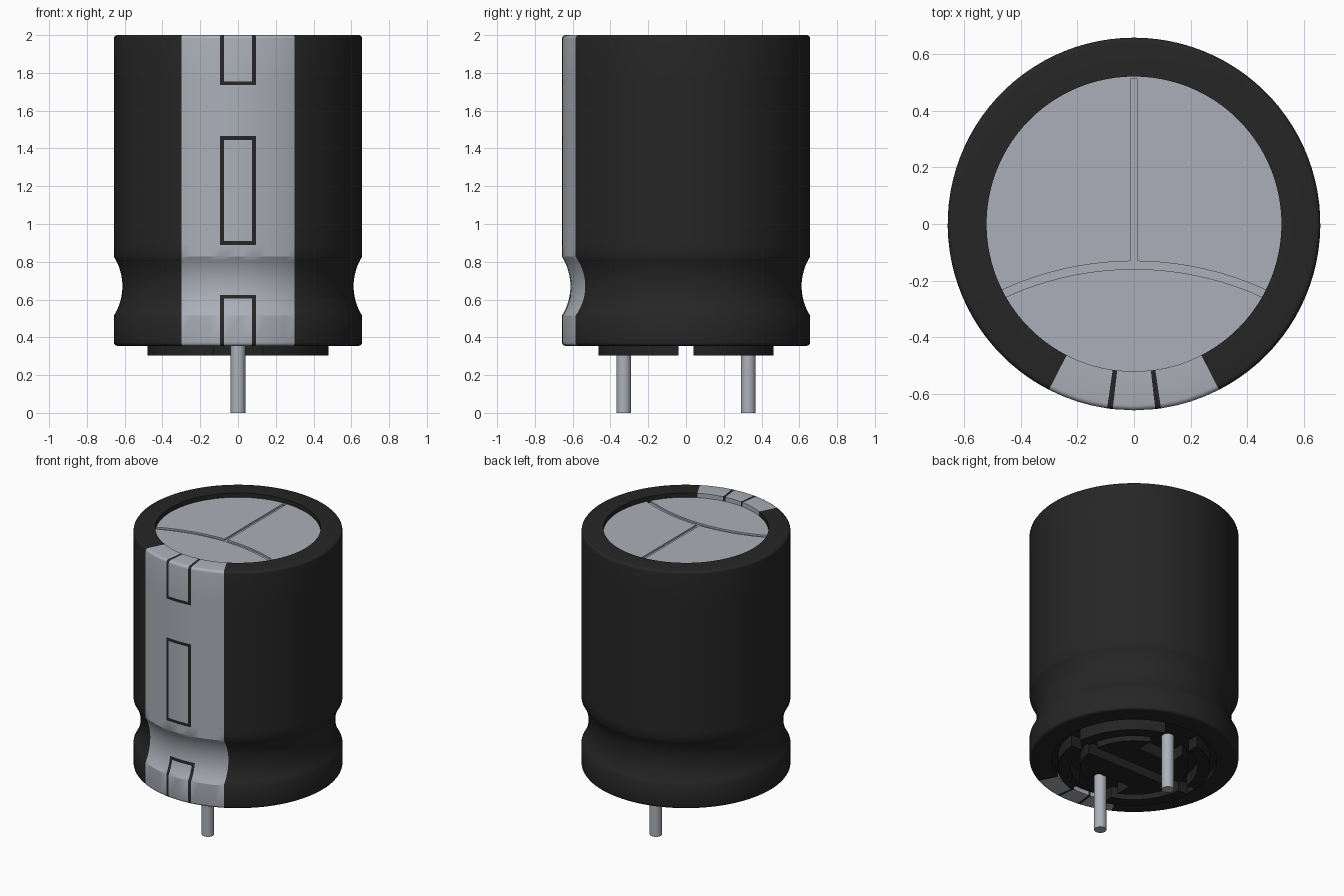
import bpy, bmesh
from math import sin, cos, asin, pi, radians, sqrt

if "Cube" in bpy.data.objects:
    bpy.data.objects.remove(bpy.data.objects["Cube"])

R, INNER, STRIPE = 0.657, 0.52, 0.30
Z0, Z1 = 0.355, 2.0


def material(name, rgb):
    m = bpy.data.materials.new(name)
    m.use_nodes = True
    m.diffuse_color = (*rgb, 1)
    m.node_tree.nodes["Principled BSDF"].inputs["Base Color"].default_value = (*rgb, 1)
    return m


black = material("black sleeve", (0.019, 0.019, 0.019))
silver = material("silver grey", (0.41, 0.43, 0.48))
tin = material("tinned lead", (0.42, 0.44, 0.49))
rubber = material("black rubber", (0.017, 0.017, 0.017))


def finish(name, bm, mats, smooth=True):
    bmesh.ops.recalc_face_normals(bm, faces=bm.faces)
    mesh = bpy.data.meshes.new(name)
    bm.to_mesh(mesh)
    bm.free()
    ob = bpy.data.objects.new(name, mesh)
    bpy.context.collection.objects.link(ob)
    for m in mats:
        mesh.materials.append(m)
    bpy.ops.object.select_all(action="DESELECT")
    ob.select_set(True)
    bpy.context.view_layer.objects.active = ob
    if smooth:
        bpy.ops.object.shade_smooth_by_angle(angle=radians(30))
    return ob


def prism(bm, outline, z0, z1):
    face = bm.faces.new([bm.verts.new((x, y, z0)) for x, y in outline])
    new = bmesh.ops.extrude_face_region(bm, geom=[face])["geom"]
    for v in new:
        if isinstance(v, bmesh.types.BMVert):
            v.co.z = z1


def arc(r, a0, a1, n=16, cx=0, cy=0):
    return [(cx + r * cos(a0 + (a1 - a0) * i / n),
             cy + r * sin(a0 + (a1 - a0) * i / n)) for i in range(n + 1)]


def cylinder(name, r, z0, z1, mat, x=0, y=0, n=96):
    bm = bmesh.new()
    prism(bm, arc(r, 0, 2 * pi * (n - 1) / n, n - 1, x, y), z0, z1)
    return finish(name, bm, [mat])


# Sleeve profile: rolled edges, pinched groove, extra rows where the print changes
BANDS = [(1.735, 1.755), (1.445, 1.465), (0.89, 0.91), (0.605, 0.625)]
BOXES = [(1.735, 9), (0.89, 1.465), (0, 0.625)]
G0, G1, DEPTH = 0.515, 0.827, 0.045
half = (G1 - G0) / 2
GR = (half ** 2 + DEPTH ** 2) / (2 * DEPTH)


def wall_radius(z):
    d = z - (G0 + G1) / 2
    return R - max(0, sqrt(max(0, GR ** 2 - d * d)) - (GR - DEPTH))


f = 0.018
zs = {G0 + (G1 - G0) * i / 16 for i in range(17)} | {z for b in BANDS for z in b}
rows = [(INNER, Z0 + 0.04), (INNER, Z0)]
rows += arc(f, -pi / 2, 0, 4, R - f, Z0 + f)
rows += [(wall_radius(z), z) for z in sorted(zs)]
rows += arc(f, 0, pi / 2, 4, R - f, Z1 - f)
rows += [(INNER, Z1), (INNER, Z1 - 0.035)]

right_half = [0.075, 0.095, 0.15, 0.2, 0.25, STRIPE]
keys = [-x for x in reversed(right_half)] + [0] + right_half
REST = 84


def column_angles(r, z):
    """The stripe keeps straight sides through the groove, radial ones on the rims."""
    ref = r if 0.45 < z < 1 else R
    front = [asin(x / ref) for x in keys]
    e = front[-1]
    return front + [e + (2 * pi - 2 * e) * i / REST for i in range(1, REST)]


def is_line(x, z):
    if abs(x) > 0.095 or not any(a < z < b for a, b in BOXES):
        return False
    return abs(x) > 0.075 or any(a < z < b for a, b in BANDS)


bm = bmesh.new()
rings = [[bm.verts.new((r * sin(a), -r * cos(a), z)) for a in column_angles(r, z)]
         for r, z in rows]
cols = len(rings[0])
for k in range(len(rows) - 1):
    low, high = rings[k], rings[k + 1]
    zm = (rows[k][1] + rows[k + 1][1]) / 2
    for c in range(cols):
        d = (c + 1) % cols
        face = bm.faces.new((low[c], low[d], high[d], high[c]))
        if c < len(keys) - 1:
            face.material_index = 0 if is_line((keys[c] + keys[c + 1]) / 2, zm) else 1
finish("sleeve", bm, [black, silver])

# Can top with shallow pressure relief grooves
can = cylinder("can_top", INNER, 1.88, Z1 - 0.03, silver)
bm = bmesh.new()
VY, VR = -1.245, 1.1
span = asin(0.46 / VR)
prism(bm, arc(VR + 0.014, pi / 2 - span, pi / 2 + span, 24, 0, VY)
      + arc(VR - 0.014, pi / 2 + span, pi / 2 - span, 24, 0, VY), Z1 - 0.042, Z1 + 0.05)
w = 0.012
stem = bmesh.new()
prism(stem, [(-w, -0.142), (w, -0.142), (w, 0.512), (-w, 0.512)], Z1 - 0.042, Z1 + 0.05)
for name, cut in (("arc_cutter", bm), ("stem_cutter", stem)):
    cutter = finish(name, cut, [silver], False)
    cutter.hide_render = True
    bpy.context.view_layer.objects.active = can
    mod = can.modifiers.new("groove", "BOOLEAN")
    mod.operation, mod.object, mod.solver = "DIFFERENCE", cutter, "EXACT"
    bpy.ops.object.modifier_apply(modifier=mod.name)
    bpy.data.objects.remove(cutter)

# Rubber seal with raised feet, split by a centre slot and notched around the leads
SEAL, FOOT = 0.385, 0.305
cylinder("rubber_seal", INNER, SEAL, SEAL + 0.05, rubber)
SLOT, NOTCH, OUT, MID, CORE = 0.04, 0.13, 0.48, 0.40, 0.34


def foot_outline(sy):
    core = arc(CORE, asin(SLOT / CORE), pi / 2 - asin(NOTCH / CORE), 12)
    core += [(NOTCH, 0.2), (-NOTCH, 0.2)] + [(-x, y) for x, y in reversed(core)]
    return [(x, y * sy) for x, y in core]


bm = bmesh.new()
for sy in (-1, 1):
    prism(bm, foot_outline(sy), FOOT, SEAL + 0.01)
    for sx in (-1, 1):
        ends = [(r, asin(SLOT / r), pi / 2 - asin(NOTCH / r)) for r in (OUT, MID)]
        ring = arc(*ends[0]) + arc(*ends[1])[::-1]
        prism(bm, [(x * sx, y * sy) for x, y in ring], FOOT, SEAL + 0.01)
finish("seal_feet", bm, [rubber])

# Leads
for name, y in (("front_lead", -0.33), ("back_lead", 0.33)):
    cylinder(name, 0.039, 0, SEAL + 0.02, tin, 0, y, 32)
